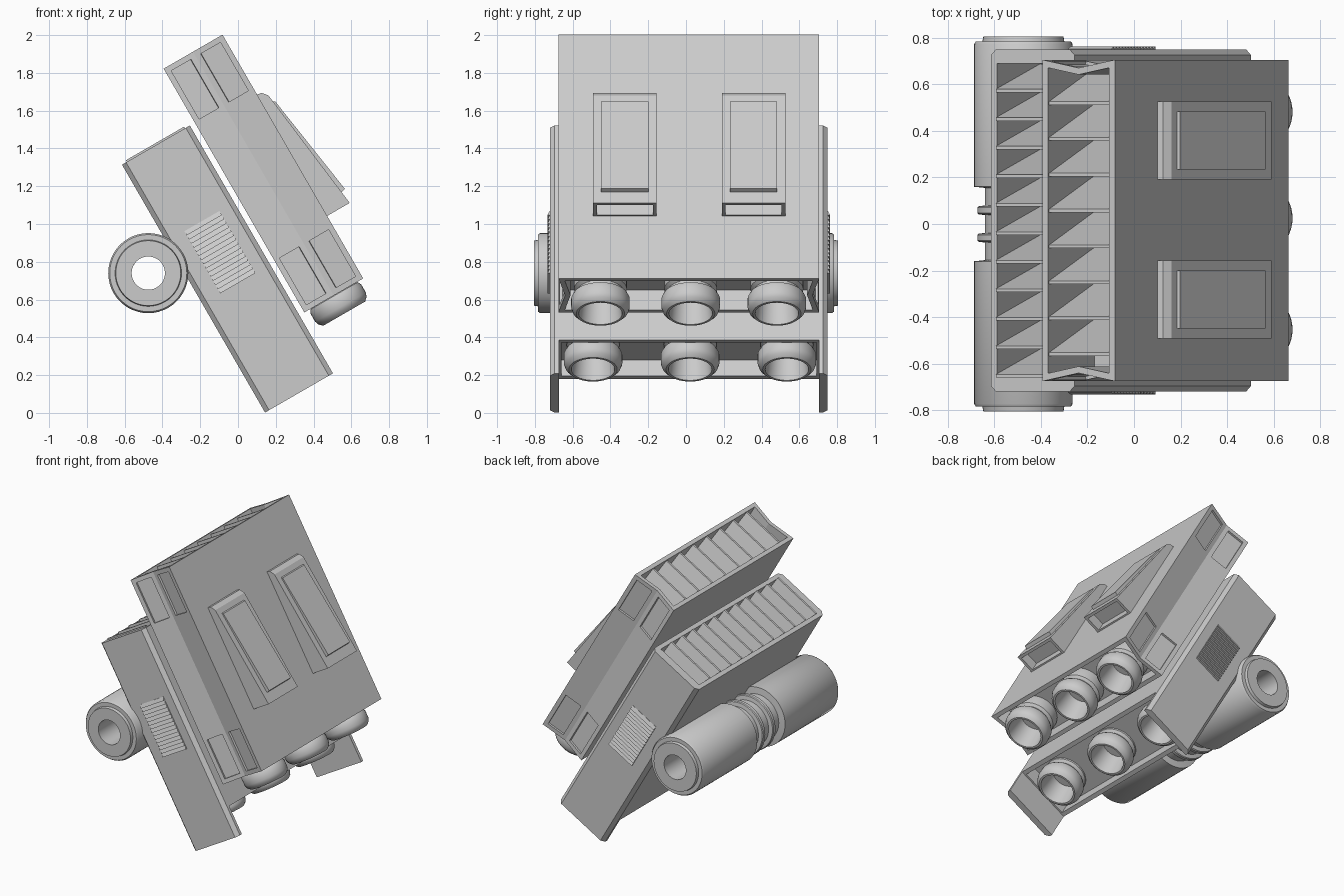
import bpy, bmesh, math
from mathutils import Matrix

if "Cube" in bpy.data.objects:
    bpy.data.objects.remove(bpy.data.objects["Cube"])

# Tilted frame: local x = outward normal of the boxes, y = width, z = up along the boxes
TILT = Matrix.Translation((0, 0.015, 0)) @ Matrix.Rotation(math.radians(-30), 4, 'Y')


def finish(name, bm, matrix=TILT, smooth=False):
    bmesh.ops.recalc_face_normals(bm, faces=bm.faces)
    mesh = bpy.data.meshes.new(name)
    bm.to_mesh(mesh)
    bm.free()
    ob = bpy.data.objects.new(name, mesh)
    ob.matrix_world = matrix
    bpy.context.collection.objects.link(ob)
    if smooth:
        bpy.ops.object.select_all(action='DESELECT')
        ob.select_set(True)
        bpy.context.view_layer.objects.active = ob
        bpy.ops.object.shade_smooth_by_angle(angle=math.radians(35))
    return ob


def prism(bm, pts, levels, axis):
    """Extrude a closed outline through stations along one axis."""
    rows = []
    for l in levels:
        row = []
        for a, b in pts:
            row.append(bm.verts.new((a, b, l) if axis == 'z' else (a, l, b) if axis == 'y' else (l, a, b)))
        rows.append(row)
    n = len(pts)
    for r, s in zip(rows, rows[1:]):
        for i in range(n):
            bm.faces.new((r[i], r[(i + 1) % n], s[(i + 1) % n], s[i]))
    bm.faces.new(rows[0])
    bm.faces.new(rows[-1])
    bmesh.ops.recalc_face_normals(bm, faces=bm.faces)


def block(bm, x, y, z):
    prism(bm, [(x[0], y[0]), (x[1], y[0]), (x[1], y[1]), (x[0], y[1])], z, 'z')


def cavity(bm, face, rim, depth):
    """Leave a rim around a face and sink the middle straight in."""
    face.normal_update()
    push = -face.normal.copy() * depth
    bmesh.ops.inset_region(bm, faces=[face], thickness=rim, use_even_offset=True)
    inner = bmesh.ops.extrude_discrete_faces(bm, faces=[face])['faces'][0]
    bmesh.ops.translate(bm, verts=inner.verts, vec=push)


def ends(bm, top_depth, bottom_depth, rim):
    bm.normal_update()
    caps = [f for f in bm.faces if abs(f.normal.z) > 0.9]
    for f in caps:
        cavity(bm, f, rim, top_depth if f.normal.z > 0 else bottom_depth)


def lathe(name, profile, matrix, closed=False, steps=40):
    bm = bmesh.new()
    verts = [bm.verts.new((r, 0, h)) for r, h in profile]
    pairs = list(zip(verts, verts[1:])) + ([(verts[-1], verts[0])] if closed else [])
    edges = [bm.edges.new(p) for p in pairs]
    bmesh.ops.spin(bm, geom=verts + edges, cent=(0, 0, 0), axis=(0, 0, 1), angle=2 * math.pi, steps=steps)
    bmesh.ops.remove_doubles(bm, verts=bm.verts, dist=0.0005)
    return finish(name, bm, matrix, True)


def louvers(name, x, starts, pitch, top, depth):
    bm = bmesh.new()
    for y in starts:
        prism(bm, [(y, top), (y + 0.014, top), (y + pitch, top - depth), (y, top - depth)], x, 'x')
    finish(name, bm)


# Upper box: shallow V groove down each side, open ends, recessed side panels
bm = bmesh.new()
H = 0.69
prism(bm, [(0.57, -H), (0.75, -H + 0.035), (0.93, -H), (0.93, H), (0.75, H - 0.035), (0.57, H)],
      (0.285, 0.63, 1.42, 1.775), 'z')
ends(bm, 0.4, 0.12, 0.028)
bm.normal_update()
panels = []
for f in bm.faces:
    c = f.calc_center_median()
    if abs(f.normal.y) > 0.9 and abs(c.y) > 0.665 and not 0.7 < c.z < 1.3:
        panels.append(f)
for f in panels:
    cavity(bm, f, 0.03, 0.015)
finish("upper_box", bm)
louvers("upper_louvers", (0.595, 0.905), [0.497 - 0.154 * k for k in range(8)], 0.154, 1.765, 0.38)

# Lower box
bm = bmesh.new()
block(bm, (0.125, 0.54), (-0.705, 0.705), (0.135, 1.445))
ends(bm, 0.4, 0.1, 0.03)
finish("lower_box", bm)
louvers("lower_louvers", (0.155, 0.51), [-0.675 + 0.1225 * k for k in range(11)], 0.1225, 1.455, 0.38)

# Chamfered cheek plates and side vents
for s, side in ((-1, "front"), (1, "back")):
    bm = bmesh.new()
    prism(bm, [(0.125, s * 0.688), (0.125, s * 0.71), (0.15, s * 0.735), (0.515, s * 0.735),
               (0.54, s * 0.71), (0.54, s * 0.688)], (-0.07, 1.445), 'z')
    finish(side + "_cheek_plate", bm)
    bm = bmesh.new()
    n, z0, z1 = 15, 0.595, 0.975
    p = (z1 - z0) / n
    for i in range(n):
        z = z0 + i * p
        prism(bm, [(s * 0.73, z), (s * 0.748, z), (s * 0.737, z + p), (s * 0.73, z + p)], (0.235, 0.45), 'x')
    finish(side + "_side_vent", bm)

# Wedge hatches on the outer face, each with a slot and a raised cover
for i, y in enumerate((-0.339, 0.343)):
    bm = bmesh.new()
    prism(bm, [(0.92, 1.41), (0.955, 1.405), (0.98, 1.375), (1.068, 0.667), (0.92, 0.667)],
          (y - 0.168, y + 0.168), 'y')
    bm.normal_update()
    slot = min(bm.faces, key=lambda f: f.normal.z)
    cavity(bm, slot, 0.02, 0.07)
    finish("hatch_%d" % (i + 1), bm)
    bm = bmesh.new()
    prism(bm, [(0.97, 1.345), (0.995, 1.33), (1.083, 0.745), (1.05, 0.735)], (y - 0.125, y + 0.125), 'y')
    finish("hatch_cover_%d" % (i + 1), bm)

# Nozzles under both boxes (heights measured from the lip)
NOZZLE = [(0, 0.24), (0.135, 0.24), (0.14, 0.22), (0.14, 0.15), (0.122, 0.135), (0.122, 0.12), (0.145, 0.108),
          (0.155, 0.088), (0.155, 0.04), (0.147, 0.018), (0.128, 0), (0.115, 0), (0.112, 0.02), (0.095, 0.17),
          (0, 0.17)]
for row, x, z, ys in (("upper", 0.75, 0.174, (-0.468, 0.01, 0.466)),
                      ("lower", 0.333, 0.073, (-0.507, 0.007, 0.519))):
    for i, y in enumerate(ys):
        lathe("%s_nozzle_%d" % (row, i + 1), NOZZLE, TILT @ Matrix.Translation((x, y, z)))

# Cross tube with a through bore, stepped ends and a ribbed waist
half = [(0.088, 0.805), (0.172, 0.805), (0.176, 0.784), (0.204, 0.784), (0.212, 0.772),
        (0.212, 0.16), (0.165, 0.155), (0.165, 0.08), (0.193, 0.076), (0.198, 0.07), (0.198, 0.048), (0.193, 0.042),
        (0.165, 0.038)]
tube = half + [(r, -h) for r, h in reversed(half)]
lathe("cross_tube", tube, Matrix.Translation((-0.475, 0, 0.74)) @ Matrix.Rotation(math.pi / 2, 4, 'X'),
      closed=True, steps=48)
